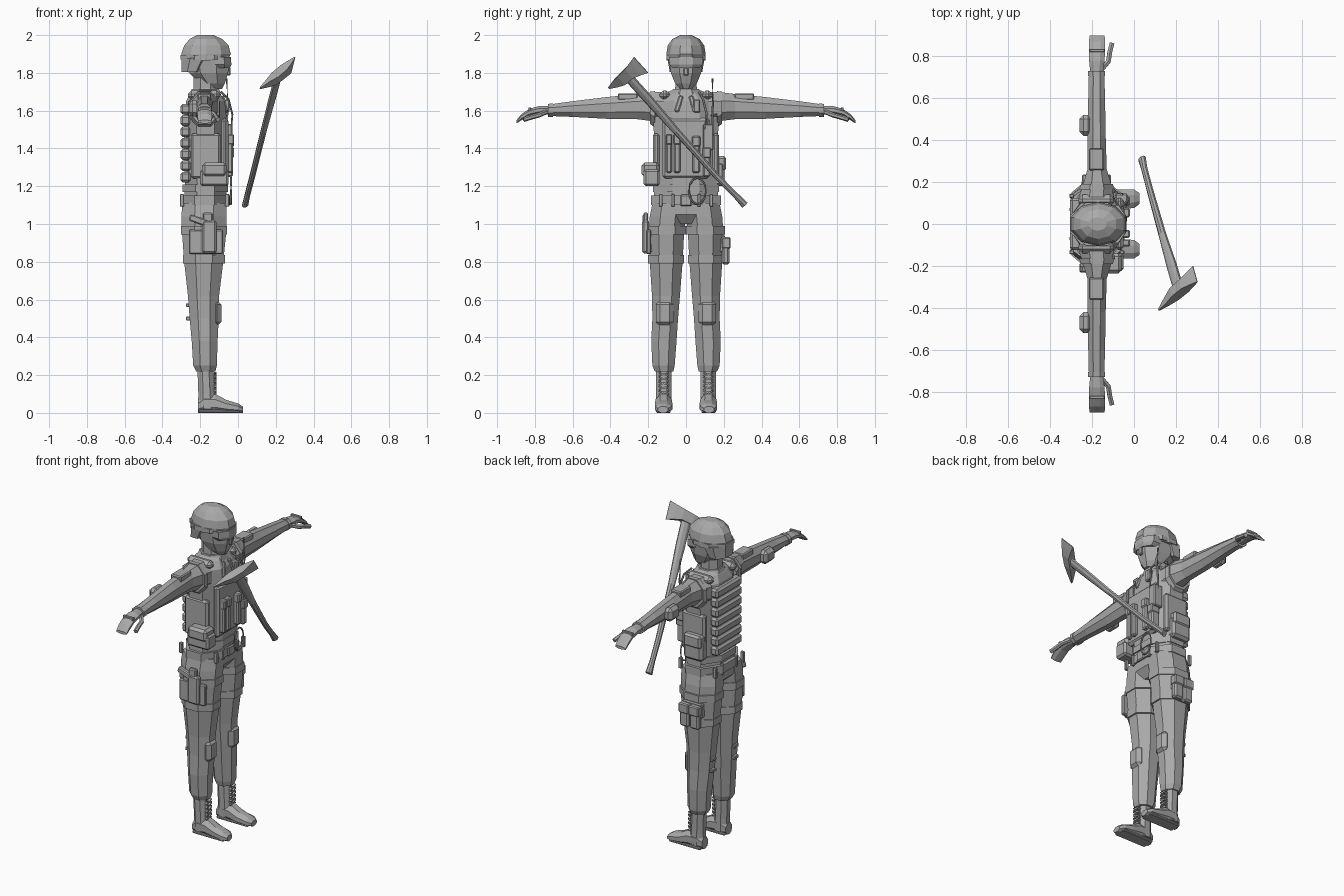
import bpy
import bmesh
import math
from mathutils import Euler, Matrix, Vector

default_cube = bpy.data.objects.get("Cube")
if default_cube:
    bpy.data.objects.remove(default_cube, do_unlink=True)

# One plain grey for everything
GREY = (.4, .4, .4, 1)
grey = bpy.data.materials.new("plain grey")
grey.use_nodes = True
grey.diffuse_color = GREY
shader = next(node for node in grey.node_tree.nodes if node.type == 'BSDF_PRINCIPLED')
shader.inputs["Base Color"].default_value = GREY

SIDES = (("left", 1), ("right", -1))


def finish(name, bm):
    """Turn a bmesh into a flat shaded, named object."""
    bmesh.ops.recalc_face_normals(bm, faces=bm.faces)
    mesh = bpy.data.meshes.new(name)
    bm.to_mesh(mesh)
    bm.free()
    mesh.materials.append(grey)
    part = bpy.data.objects.new(name, mesh)
    bpy.context.collection.objects.link(part)
    return part


def skin(name, rings, closed=False):
    """Bridge a series of equal rings, capping the ends unless closed."""
    bm = bmesh.new()
    loops = [[bm.verts.new(point) for point in ring] for ring in rings]
    pairs = list(zip(loops, loops[1:]))
    if closed:
        pairs.append((loops[-1], loops[0]))
    else:
        bm.faces.new(loops[0])
        bm.faces.new(loops[-1])
    count = len(loops[0])
    for lower, upper in pairs:
        for i in range(count):
            j = (i + 1) % count
            bm.faces.new((lower[i], lower[j], upper[j], upper[i]))
    return finish(name, bm)


def loft(name, axis, rows, side=1, sides=8):
    """Rows are (position on axis, min and max of the other two axes)."""
    rings = []
    for along, a_min, a_max, b_min, b_max in rows:
        ring = []
        for i in range(sides):
            angle = math.tau * (i + .5) / sides
            reach = .5 / math.cos(math.pi / sides)
            a = (a_min + a_max) / 2 + (a_max - a_min) * reach * math.cos(angle)
            b = (b_min + b_max) / 2 + (b_max - b_min) * reach * math.sin(angle)
            x, y, z = {"x": (along, a, b), "y": (a, along, b), "z": (a, b, along)}[axis]
            ring.append((x, y * side, z))
        rings.append(ring)
    return skin(name, rings)


def box(name, x, y, z, side=1, bevel=.006, tilt=(0, 0, 0)):
    """Bevelled box given by its extents on each axis."""
    spans = (x, y, z)
    centre = Vector([sum(span) / 2 for span in spans])
    size = [span[1] - span[0] for span in spans]
    bm = bmesh.new()
    bmesh.ops.create_cube(bm, size=1)
    bmesh.ops.scale(bm, vec=size, verts=bm.verts)
    if bevel:
        bmesh.ops.bevel(bm, geom=list(bm.edges), offset=bevel, segments=1, affect='EDGES')
    bm.transform(Matrix.Translation(centre) @ Euler(tilt).to_matrix().to_4x4())
    bm.transform(Matrix.Diagonal((1, side, 1, 1)))
    return finish(name, bm)


def tube(name, points, radius, closed=False):
    """Thin six sided tube through points."""
    points = [Vector(point) for point in points]
    rings = []
    for i, point in enumerate(points):
        after = points[(i + 1) % len(points)] if closed else points[min(i + 1, len(points) - 1)]
        before = points[i - 1] if closed else points[max(i - 1, 0)]
        turn = (after - before).to_track_quat('Z', 'X')
        rings.append([point + turn @ Vector((radius * math.cos(a), radius * math.sin(a), 0))
                      for a in (math.tau * k / 6 for k in range(6))])
    return skin(name, rings, closed)


# Torso, pelvis, belt and neck
loft("torso", "z", [(1.08, -.29, -.06, -.17, .17), (1.2, -.28, -.06, -.168, .168),
                    (1.4, -.285, -.055, -.165, .165), (1.56, -.285, -.06, -.175, .175),
                    (1.65, -.275, -.07, -.165, .165), (1.69, -.255, -.095, -.12, .12),
                    (1.71, -.235, -.11, -.07, .07)])
loft("pelvis", "z", [(1.0, -.24, -.1, -.06, .06), (1.05, -.295, -.06, -.16, .16),
                     (1.12, -.295, -.06, -.175, .175)])
loft("belt", "z", [(1.1, -.305, -.05, -.185, .185), (1.15, -.305, -.05, -.185, .185)])
loft("waist_band", "z", [(1.17, -.295, -.053, -.174, .174), (1.21, -.295, -.053, -.174, .174)])
box("belt_buckle", (-.06, -.042), (-.03, .03), (1.095, 1.155))
loft("neck", "z", [(1.66, -.24, -.1, -.07, .07), (1.72, -.235, -.11, -.057, .057),
                   (1.82, -.235, -.11, -.055, .055)])
loft("collar", "z", [(1.67, -.26, -.085, -.095, .095), (1.715, -.245, -.1, -.068, .068)])

# Back panel made of stacked horizontal ridges
for i in range(7):
    low = 1.22 + i * .06
    box(f"back_ridge_{i}", (-.305, -.25), (-.125, .125), (low, low + .056), bevel=.012)

# Head, helmet and goggles
loft("head", "z", [(1.715, -.165, -.085, -.03, .03), (1.745, -.2, -.07, -.058, .058),
                   (1.8, -.26, -.052, -.08, .08), (1.88, -.28, -.048, -.09, .09)])
loft("helmet", "z", [(1.865, -.298, -.055, -.099, .099), (1.9, -.3, -.038, -.099, .099),
                     (1.945, -.285, -.05, -.092, .092), (1.98, -.255, -.085, -.068, .068),
                     (2.0, -.215, -.13, -.03, .03)], sides=10)
loft("helmet_neck_guard", "z", [(1.805, -.3, -.19, -.086, .086), (1.88, -.3, -.14, -.099, .099)])
loft("goggles", "z", [(1.825, -.14, -.042, -.07, .07), (1.845, -.16, -.035, -.088, .088),
                      (1.885, -.16, -.038, -.09, .09)])
loft("goggle_strap", "z", [(1.87, -.304, -.05, -.102, .102), (1.895, -.304, -.05, -.102, .102)])
box("nose", (-.07, -.04), (-.013, .013), (1.785, 1.83))

for label, side in SIDES:
    # Arm, cuff and gloved hand
    loft(f"{label}_arm", "y", [(.12, -.265, -.095, 1.52, 1.7), (.18, -.245, -.105, 1.545, 1.698),
                               (.26, -.222, -.13, 1.555, 1.688), (.42, -.222, -.135, 1.557, 1.672),
                               (.6, -.218, -.138, 1.567, 1.65), (.73, -.215, -.142, 1.572, 1.632)],
         side)
    loft(f"{label}_cuff", "y", [(.705, -.22, -.138, 1.567, 1.638), (.73, -.22, -.138, 1.567, 1.636)],
         side)
    loft(f"{label}_hand", "y", [(.72, -.208, -.148, 1.578, 1.625), (.78, -.214, -.14, 1.58, 1.624),
                                (.83, -.214, -.138, 1.572, 1.61), (.87, -.214, -.138, 1.55, 1.583),
                                (.897, -.212, -.14, 1.533, 1.55)], side)
    tube(f"{label}_thumb", [(-.155, side * .735, 1.595), (-.122, side * .775, 1.578),
                            (-.115, side * .82, 1.565), (-.105, side * .86, 1.553)], .013)
    box(f"{label}_knuckle_guard", (-.213, -.14), (.82, .835), (1.58, 1.618), side, .003)
    box(f"{label}_elbow_pad", (-.26, -.2), (.42, .52), (1.57, 1.655), side, .02)
    box(f"{label}_sleeve_pocket", (-.215, -.143), (.255, .36), (1.655, 1.692), side)
    box(f"{label}_shoulder_strap", (-.265, -.095), (.085, .14), (1.655, 1.708), side, .02)
    loft(f"{label}_armhole_trim", "y", [(.165, -.262, -.095, 1.51, 1.703),
                                        (.19, -.252, -.1, 1.53, 1.702)], side)
    box(f"{label}_side_panel", (-.25, -.09), (.14, .176), (1.24, 1.48), side, .012)
    box(f"{label}_lapel", (-.085, -.062), (.025, .05), (1.59, 1.68), side, tilt=(.3, -.25, 0))

    # Trouser leg with thigh straps and knee pad
    loft(f"{label}_trouser", "z", [(.22, -.222, -.12, .067, .165), (.25, -.237, -.112, .06, .178),
                                   (.38, -.245, -.108, .05, .184), (.5, -.256, -.102, .042, .178),
                                   (.62, -.265, -.1, .032, .18), (.8, -.285, -.078, .018, .192),
                                   (.95, -.296, -.063, .01, .198), (1.04, -.3, -.06, .0, .192),
                                   (1.11, -.294, -.06, .0, .178)], side)
    for i, low in enumerate((.79, .945)):
        grow = i * .012
        loft(f"{label}_thigh_strap_{i}", "z",
             [(z, -.291 - grow, -.07 + grow, .01 - grow, .2 + grow / 2) for z in (low, low + .045)],
             side)
    box(f"{label}_knee_pad", (-.135, -.088), (.065, .16), (.46, .595), side, .022)
    for i, low in enumerate((.49, .56)):
        box(f"{label}_knee_buckle_{i}", (-.275, -.245), (.09, .13), (low, low + .02), side, .003)
    box(f"{label}_cargo_pocket", (-.25, -.12), (.17, .207), (.85, .94), side)

    # Boot with laces
    loft(f"{label}_boot_shaft", "z", [(.02, -.212, -.115, .076, .16), (.1, -.21, -.122, .078, .158),
                                      (.24, -.215, -.13, .078, .158)], side)
    loft(f"{label}_boot_foot", "x", [(-.213, .088, .148, .0, .07), (-.18, .078, .16, .0, .1),
                                     (-.12, .075, .162, .0, .1), (-.06, .072, .164, .0, .068),
                                     (.0, .076, .164, .0, .05), (.026, .095, .148, .0, .034)], side)
    box(f"{label}_sole", (-.208, .008), (.082, .158), (.0, .015), side, .004)
    for i in range(5):
        low = .105 + i * .024
        for lean in (-.35, .35):
            box(f"{label}_lace_{i}_{'out' if lean > 0 else 'in'}", (-.128, -.114), (.092, .145),
                (low, low + .007), side, 0, (lean, 0, 0))

    # Belt loops
    for i, y in enumerate((.06, .125)):
        for place, x in (("front", -.06), ("back", -.3)):
            box(f"{label}_{place}_belt_loop_{i}", (x - .008, x + .014), (y, y + .018),
                (1.092, 1.158), side, .003)

# Chest pouches, from the right side to the left
for i, (y, width, low, high) in enumerate([(-.105, .03, 1.27, 1.47), (-.064, .034, 1.27, 1.47),
                                           (.034, .04, 1.27, 1.46), (.09, .04, 1.25, 1.4)]):
    box(f"chest_pouch_{i}", (-.08, -.026), (y, y + width), (low, high), bevel=.008)
    box(f"pouch_flap_{i}", (-.08, -.02), (y - .002, y + width + .002), (high - .05, high + .005))
box("chest_panel", (-.09, -.05), (-.125, .125), (1.24, 1.56), bevel=.015)
box("chest_clip", (-.085, -.045), (.04, .075), (1.59, 1.66))
box("radio", (-.09, -.03), (.09, .145), (1.39, 1.53))
tube("radio_aerial", [(-.06, .14, 1.5), (-.055, .142, 1.65), (-.06, .14, 1.77)], .006)
tube("radio_cable", [(-.035, .1, 1.5), (-.03, .11, 1.58), (-.05, .09, 1.66), (-.09, .07, 1.7)], .006)

# Hanging loop of cord on the belly
cord = [math.tau * i / 12 for i in range(12)]
tube("cord_loop", [(-.037, .06 + .045 * math.cos(a), 1.175 + .07 * math.sin(a)) for a in cord],
     .005, closed=True)

# Hip pouches
box("right_hip_pouch", (-.2, -.05), (-.225, -.14), (1.2, 1.29), bevel=.012)
box("right_hip_pouch_flap", (-.19, -.06), (-.235, -.14), (1.25, 1.325), bevel=.015)
box("left_hip_pouch", (-.25, -.12), (.14, .205), (1.2, 1.33), bevel=.015)
box("left_hip_pouch_flap", (-.245, -.125), (.14, .212), (1.28, 1.36), bevel=.012)

# Thigh holster with sidearm on the right, twin pouch on the left
box("holster_plate", (-.26, -.08), (-.21, -.185), (.84, .97))
box("holster", (-.19, -.115), (-.232, -.195), (.845, 1.02), bevel=.01)
box("sidearm_slide", (-.185, -.135), (-.226, -.2), (.95, 1.06))
box("sidearm_grip", (-.26, -.15), (-.23, -.2), (1.0, 1.035), tilt=(0, .35, 0))
for i, x in enumerate((-.245, -.175)):
    box(f"thigh_pouch_{i}", (x, x + .062), (.19, .23), (.785, .91), bevel=.01)
    box(f"thigh_pouch_flap_{i}", (x - .003, x + .065), (.19, .236), (.87, .93))

# Floating axe, in a frame of blade direction, handle direction and thickness
blade_way = Vector((.645, .573, .5)).normalized()
handle_way = Vector((.18, -.66, .73)).normalized()
flat_way = blade_way.cross(handle_way).normalized()
axe_top = Vector((.205, -.28, 1.75))
grip = [((.038, .312, 1.1), .022), ((.05, .26, 1.155), .016), ((.075, .165, 1.25), .017),
        ((.135, -.05, 1.49), .021), ((.18, -.2, 1.66), .03), (axe_top + handle_way * .08, .03)]
skin("axe_handle", [[Vector(point) + blade_way * width * math.cos(a) + flat_way * .015 * math.sin(a)
                     for a in (math.tau * (k + .5) / 8 for k in range(8))]
                    for point, width in grip])
# Each section of the head: distance, bottom, top, half thickness
sections = [(-.152, .058, .068, .003), (-.09, .035, .078, .012), (-.035, .02, .08, .022),
            (.035, .02, .085, .022), (.085, .002, .093, .012), (.122, -.014, .1, .002)]
skin("axe_head", [[axe_top + blade_way * reach + handle_way * height + flat_way * thick * way
                   for height, way in ((low, -1), (low, 1), (high, 1), (high, -1))]
                  for reach, low, high, thick in sections])
